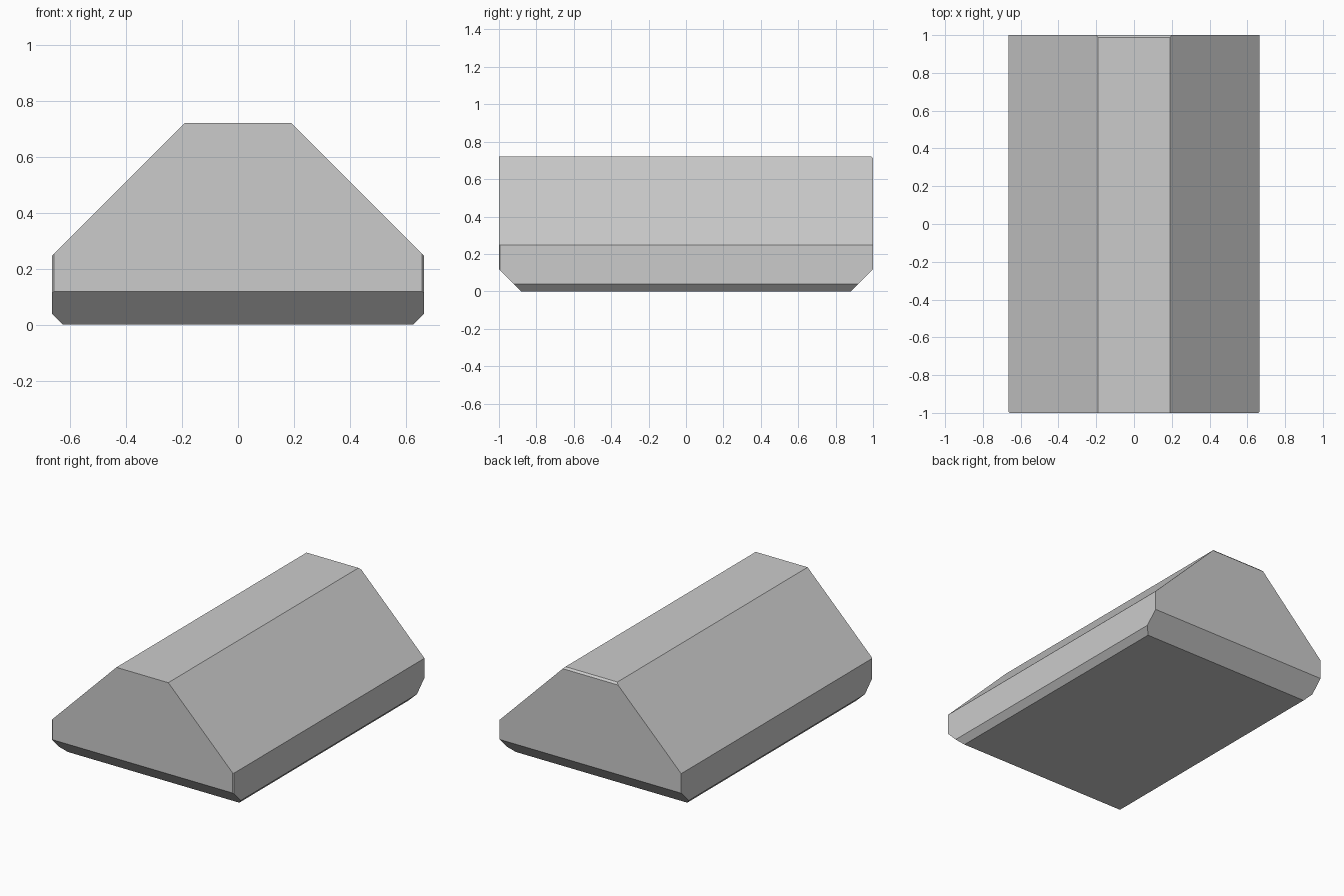
import bpy, bmesh
from mathutils import Vector

if "Cube" in bpy.data.objects:
    bpy.data.objects.remove(bpy.data.objects["Cube"])

HX, HY, H = 0.665, 1.0, 0.722

# Cross-section seen from the front: lower bevels, short walls, sloped shoulders
half = [(0.627, 0), (HX, 0.039), (HX, 0.247), (0.19, H)]
profile = half + [(-x, z) for x, z in reversed(half)]

bm = bmesh.new()
face = bm.faces.new([bm.verts.new((x, -HY, z)) for x, z in profile])
ext = bmesh.ops.extrude_face_region(bm, geom=[face])
verts = [g for g in ext["geom"] if isinstance(g, bmesh.types.BMVert)]
bmesh.ops.translate(bm, verts=verts, vec=(0, 2 * HY, 0))
bmesh.ops.recalc_face_normals(bm, faces=bm.faces[:])


def chamfer(point, normal):
    """Slice off everything beyond a plane and cap the cut."""
    geom = bm.verts[:] + bm.edges[:] + bm.faces[:]
    cut = bmesh.ops.bisect_plane(bm, geom=geom, dist=1e-5, plane_co=point,
                                 plane_no=Vector(normal).normalized(), clear_outer=True)
    edges = [g for g in cut["geom_cut"] if isinstance(g, bmesh.types.BMEdge)]
    bmesh.ops.contextual_create(bm, geom=edges)


# Lower end bevels, tiny front corner bevels, tiny top bevel at the back
for s in (-1, 1):
    chamfer((0, s * HY, 0.118), (0, s, -1))
    chamfer((s * HX, -HY + 0.006, 0), (s, -1, 0))
chamfer((0, HY, H - 0.012), (0, 1, 1))

bmesh.ops.recalc_face_normals(bm, faces=bm.faces[:])
mesh = bpy.data.meshes.new("bevelled_block")
bm.to_mesh(mesh)
bm.free()
block = bpy.data.objects.new("bevelled_block", mesh)
bpy.context.collection.objects.link(block)
